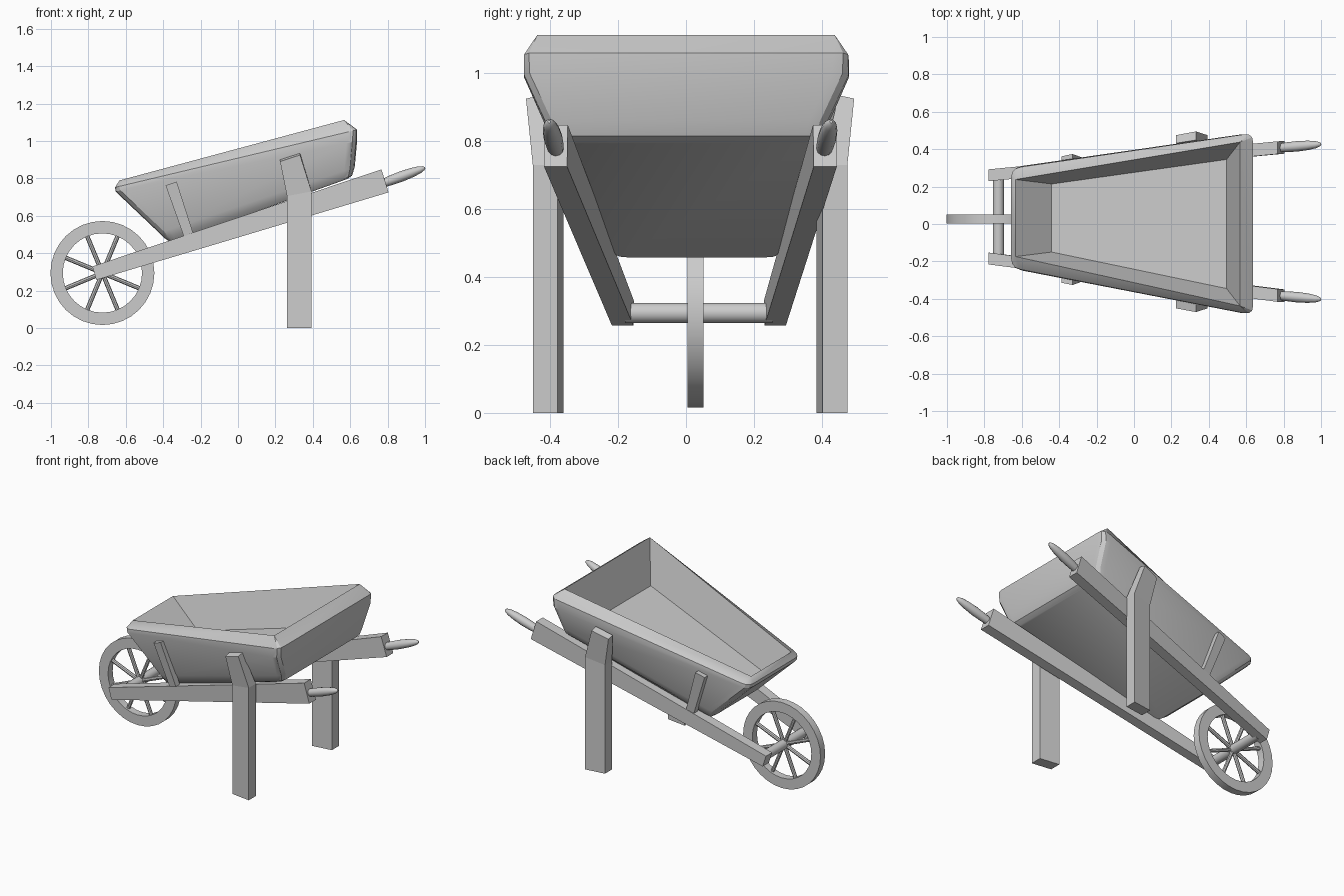
import bpy, bmesh, math
from mathutils import Vector, Matrix

if "Cube" in bpy.data.objects:
    bpy.data.objects.remove(bpy.data.objects["Cube"])


def finish(name, bm, smooth=None):
    bmesh.ops.remove_doubles(bm, verts=bm.verts, dist=0.0005)
    bmesh.ops.recalc_face_normals(bm, faces=bm.faces)
    me = bpy.data.meshes.new(name)
    bm.to_mesh(me)
    bm.free()
    ob = bpy.data.objects.new(name, me)
    bpy.context.collection.objects.link(ob)
    if smooth:
        bpy.ops.object.select_all(action='DESELECT')
        ob.select_set(True)
        bpy.context.view_layer.objects.active = ob
        bpy.ops.object.shade_smooth_by_angle(angle=math.radians(smooth))
    return ob


def loft(name, rings, smooth=None, closed=False):
    """Skin a list of equal-length point rings; cap the ends or join them."""
    bm = bmesh.new()
    vs = [[bm.verts.new(p) for p in r] for r in rings]
    n = len(rings[0])
    pairs = list(zip(vs, vs[1:])) + ([(vs[-1], vs[0])] if closed else [])
    for a, b in pairs:
        for i in range(n):
            j = (i + 1) % n
            bm.faces.new((a[i], a[j], b[j], b[i]))
    if not closed:
        bm.faces.new(vs[0])
        bm.faces.new(vs[-1])
    return finish(name, bm, smooth)


def lathe(name, start, end, profile, seg=12, smooth=40):
    """Round bar from start to end; profile holds (fraction, radius)."""
    s, e = Vector(start), Vector(end)
    q = (e - s).to_track_quat('Z', 'Y')
    rings = []
    for t, r in profile:
        c = s.lerp(e, t)
        rings.append([c + q @ Vector((r * math.cos(a), r * math.sin(a), 0))
                      for a in (2 * math.pi * i / seg for i in range(seg))])
    return loft(name, rings, smooth)


# Tray: rings from underside, up the outside, over the rim, down to the floor
# front (x, z, y half), rear (x, z, y half), corner rounding
def tray_ring(front, rear, c, cf=0.032):
    fx, fz, fh = front
    rx, rz, rh = rear
    cor = [Vector((fx, cf - fh, fz)), Vector((rx, -rh, rz)),
           Vector((rx, rh, rz)), Vector((fx, cf + fh, fz))]
    pts = []
    for i, p in enumerate(cor):
        a = p + (cor[i - 1] - p).normalized() * c
        b = p + (cor[(i + 1) % 4] - p).normalized() * c
        for t in (0, 0.33, 0.67, 1):
            pts.append(a.lerp(p, t).lerp(p.lerp(b, t), t))
    return pts


loft("tray", [
    tray_ring((-0.36, 0.458, 0.235), (0.585, 0.797, 0.385), 0.03),
    tray_ring((-0.395, 0.482, 0.255), (0.61, 0.815, 0.405), 0.05),
    tray_ring((-0.42, 0.507, 0.262), (0.624, 0.86, 0.422), 0.06),
    tray_ring((-0.655, 0.73, 0.27), (0.637, 1.0, 0.488), 0.06),
    tray_ring((-0.657, 0.752, 0.265), (0.637, 1.06, 0.486), 0.05),
    tray_ring((-0.634, 0.789, 0.206), (0.567, 1.112, 0.438), 0.0),
    tray_ring((-0.44, 0.625, 0.182), (0.495, 0.852, 0.345), 0.0),
], smooth=25)

# Wheel: square-section rim, axle and eight spokes
WX, WY, WZ = -0.725, 0.028, 0.294
rim = []
for i in range(32):
    a = 2 * math.pi * i / 32
    rim.append([(WX + r * math.cos(a), WY + h, WZ + r * math.sin(a))
                for r, h in ((0.278, -0.024), (0.278, 0.024),
                             (0.212, 0.024), (0.212, -0.024))])
loft("wheel_rim", rim, smooth=30, closed=True)
lathe("axle", (WX, -0.18, WZ), (WX, 0.255, WZ), [(0, 0.03), (1, 0.03)], 16)
for i in range(8):
    a = math.radians(22.5 + 45 * i)
    d = Vector((math.cos(a), 0, math.sin(a)))
    c = Vector((WX, WY, WZ))
    lathe("spoke", c + d * 0.01, c + d * 0.225, [(0, 0.012), (1, 0.012)], 8)

for side, s in (("left", -1), ("right", 1)):
    def quad(cy, pts):
        return [(x, cy + s * h, z) for x, h, z in pts]

    # Long tapered shaft from axle to handle
    loft(side + "_shaft", [
        quad(0.038, [(-0.757, 0.193, 0.257), (-0.757, 0.256, 0.257),
                     (-0.779, 0.254, 0.329), (-0.779, 0.191, 0.329)]),
        quad(0.013, [(0.805, 0.363, 0.725), (0.805, 0.431, 0.725),
                     (0.767, 0.429, 0.848), (0.767, 0.361, 0.848)])])

    # Turned handle grip
    lathe(side + "_handle", (0.77, 0.012 + s * 0.394, 0.772),
          (1.0, 0.012 + s * 0.415, 0.857),
          [(0, 0.022), (0.2, 0.026), (0.45, 0.028), (0.7, 0.025),
           (0.88, 0.019), (0.97, 0.011), (1, 0.004)])

    # Leg, bent at the shaft to lean against the tray
    loft(side + "_leg", [
        quad(0.012, [(0.262, 0.372, 0), (0.393, 0.39, 0),
                     (0.393, 0.463, 0), (0.262, 0.445, 0)]),
        quad(0.012, [(0.262, 0.372, 0.705), (0.393, 0.39, 0.73),
                     (0.393, 0.463, 0.73), (0.262, 0.445, 0.705)]),
        quad(0.012, [(0.225, 0.42, 0.9), (0.332, 0.437, 0.935),
                     (0.332, 0.483, 0.925), (0.225, 0.463, 0.89)])])

    # Small strut holding the tray side
    loft(side + "_strut", [
        quad(0.024, [(-0.29, 0.27, 0.49), (-0.24, 0.277, 0.508),
                     (-0.24, 0.318, 0.508), (-0.29, 0.311, 0.49)]),
        quad(0.024, [(-0.387, 0.298, 0.762), (-0.328, 0.308, 0.783),
                     (-0.328, 0.35, 0.783), (-0.387, 0.338, 0.762)])])
